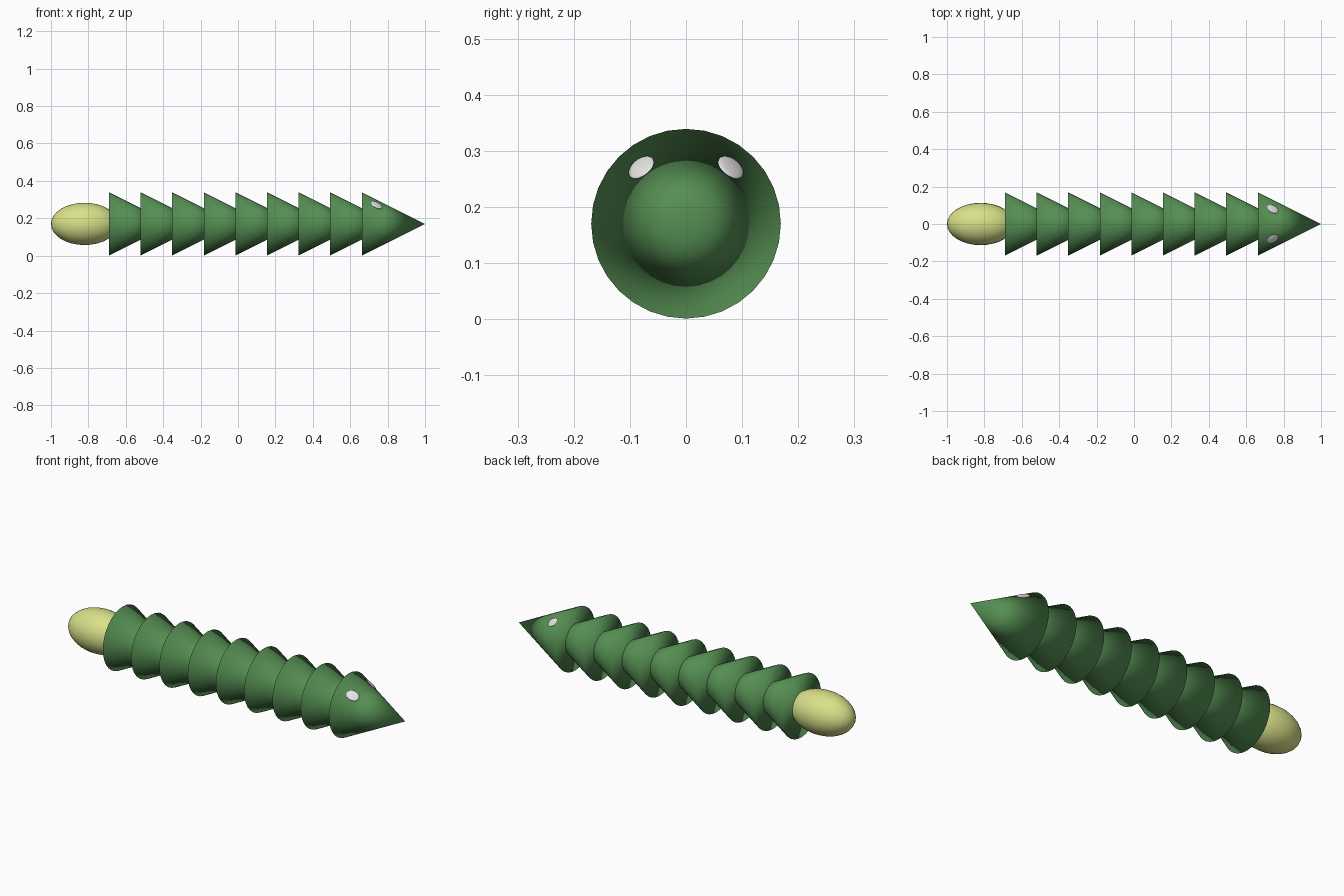
import bpy
from mathutils import Vector, Matrix

cube = bpy.data.objects.get("Cube")
if cube:
    bpy.data.objects.remove(cube, do_unlink=True)

R = 0.169          # cone radius, also the spacing of the segments
DEPTH = 2 * R
AXIS_Z = 0.17
SEGMENTS = 9


def make_material(name, rgb):
    mat = bpy.data.materials.new(name)
    mat.use_nodes = True
    color = (*rgb, 1)
    mat.diffuse_color = color
    bsdf = next(n for n in mat.node_tree.nodes if n.type == 'BSDF_PRINCIPLED')
    bsdf.inputs["Base Color"].default_value = color
    return mat


green = make_material("leaf_green", (0.09, 0.27, 0.085))
yellow = make_material("pale_yellow", (0.69, 0.75, 0.25))
white = make_material("eye_white", (0.8, 0.8, 0.8))


def finish(name, mat, matrix):
    """Name, colour, place and fully smooth the active object."""
    obj = bpy.context.object
    obj.name = name
    obj.data.transform(matrix)
    obj.data.materials.append(mat)
    bpy.ops.object.shade_smooth()
    return obj


def ellipsoid(name, mat, matrix, radii):
    bpy.ops.mesh.primitive_uv_sphere_add(segments=32, ring_count=16, radius=1)
    return finish(name, mat, matrix @ Matrix.Diagonal((*radii, 1)))


# Overlapping capped cones along x, the foremost one being the head
point_forward = Vector((1, 0, 0)).to_track_quat('Z', 'Y').to_matrix().to_4x4()
for i in range(SEGMENTS):
    bpy.ops.mesh.primitive_cone_add(vertices=32, radius1=R, radius2=0, depth=DEPTH)
    place = Matrix.Translation((1 - DEPTH / 2 - i * R, 0, AXIS_Z))
    name = "head_cone" if i == 0 else f"body_cone_{i}"
    finish(name, green, place @ point_forward)

# Egg-shaped tail
ellipsoid("tail_bulb", yellow, Matrix.Translation((-0.82, 0, AXIS_Z)), (0.18, 0.113, 0.113))

# Shallow eye patches lying on the head cone
for side, label in ((1, "left"), (-1, "right")):
    radial = Vector((0, side * 0.62, 0.78)).normalized()
    normal = (radial * 2 + Vector((1, 0, 0))).normalized()
    tangent = Vector((1, 0, 0)).cross(radial).normalized()
    slope = tangent.cross(normal)
    spin = Matrix((tangent, slope, normal)).transposed().to_4x4()
    x = 0.742
    centre = radial * ((1 - x) / 2 - 0.001) + Vector((x, 0, AXIS_Z))
    ellipsoid(f"{label}_eye", white, Matrix.Translation(centre) @ spin, (0.026, 0.033, 0.006))
